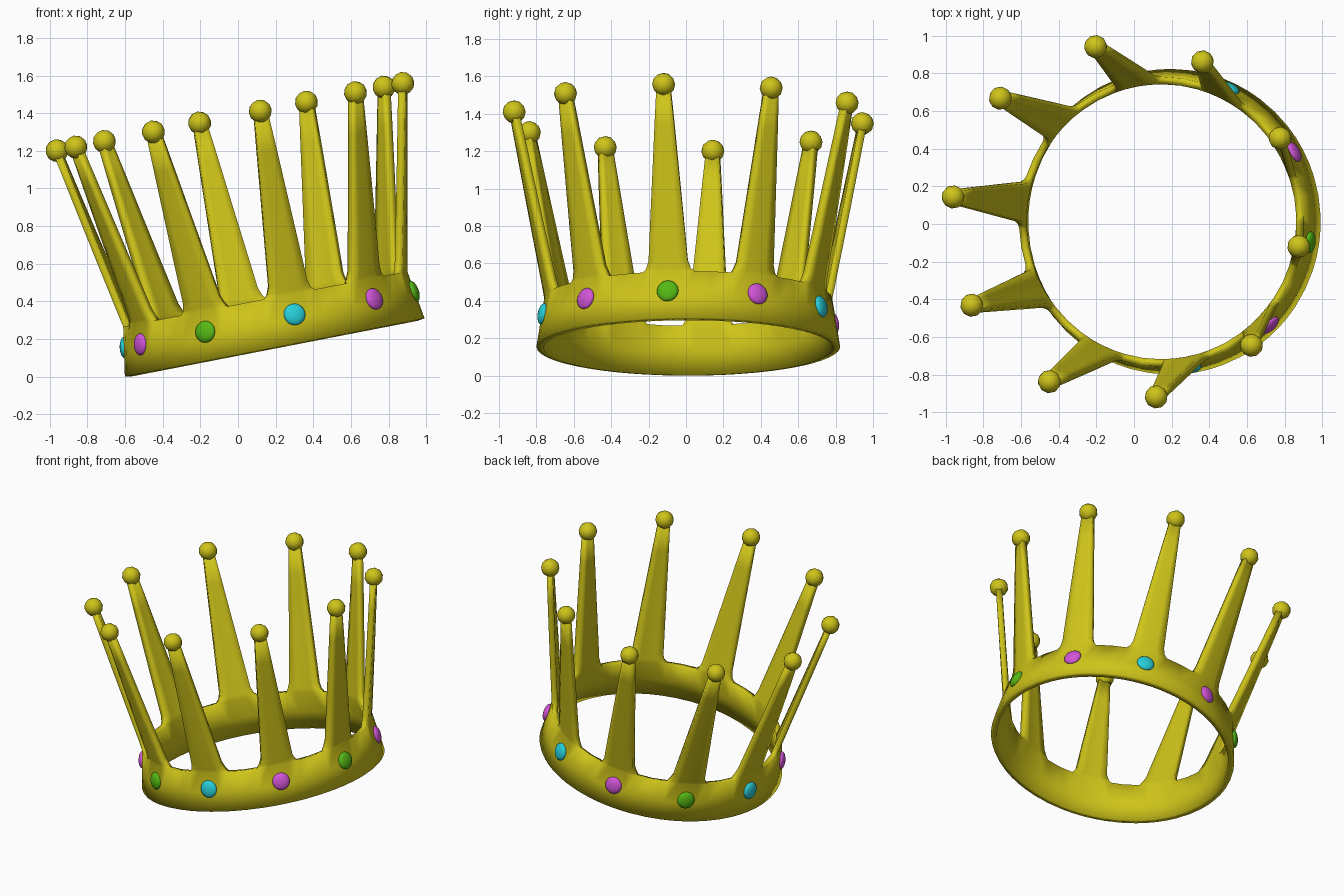
import bpy, bmesh, math
from mathutils import Matrix, Vector

if "Cube" in bpy.data.objects:
    bpy.data.objects.remove(bpy.data.objects["Cube"])

N = 10                                  # number of spikes
STEP = 2 * math.pi / N
START = math.radians(-8)                # direction of the first spike
# the whole crown leans: right side raised by 11 degrees
TILT = Matrix.Translation((0.195, 0.012, 0.155)) @ Matrix.Rotation(math.radians(-11), 4, 'Y')


def material(name, rgb):
    m = bpy.data.materials.new(name)
    m.diffuse_color = (*rgb, 1)
    m.use_nodes = True
    m.node_tree.nodes["Principled BSDF"].inputs["Base Color"].default_value = m.diffuse_color
    return m


GOLD = material("gold", (0.62, 0.55, 0.01))
GREEN = material("green gem", (0.09, 0.48, 0.007))
PINK = material("pink gem", (0.64, 0.09, 0.68))
CYAN = material("cyan gem", (0.02, 0.62, 0.69))


def add_object(name, bm, mat, matrix, angle=40):
    me = bpy.data.meshes.new(name)
    bm.to_mesh(me)
    bm.free()
    me.materials.append(mat)
    ob = bpy.data.objects.new(name, me)
    bpy.context.collection.objects.link(ob)
    ob.matrix_world = matrix
    bpy.ops.object.select_all(action='DESELECT')
    ob.select_set(True)
    bpy.context.view_layer.objects.active = ob
    bpy.ops.object.shade_smooth_by_angle(angle=math.radians(angle))
    return ob


def radius(z):
    """Outer radius: band tapers in, spikes lean out."""
    if z < 0.262:
        return 0.812 - 0.042 * z / 0.262
    return 0.77 + 0.195 * (z - 0.262) / 0.98


def polar(a, z):
    r = radius(z)
    return Vector((r * math.cos(a), r * math.sin(a), z))


# band and spikes: one continuous sheet, thickened inwards
bm = bmesh.new()


def quad_rows(rows):
    grid = [[bm.verts.new(p) for p in row] for row in rows]
    for lo, hi in zip(grid, grid[1:]):
        for i in range(len(lo) - 1):
            bm.faces.new((lo[i], lo[i + 1], hi[i + 1], hi[i]))


BASE = 0.14                             # half width of a spike foot
TOP = 0.262                             # height of the band
foot = BASE / radius(TOP)
cols = [-1, -0.5, 0, 0.5, 1]
spike_rows = [(TOP, BASE), (0.28, 0.12), (0.32, 0.106), (0.55, 0.089),
              (0.8, 0.07), (1.03, 0.053), (1.22, 0.038)]
for k in range(N):
    a = START + k * STEP
    angles = [a + c * foot for c in cols] + [a + STEP / 2, a + STEP - foot]
    quad_rows([[polar(t, z) for t in angles] for z in (0, 0.13, TOP)])
    quad_rows([[polar(a + c * w / radius(z), z) for c in cols] for z, w in spike_rows])
bmesh.ops.remove_doubles(bm, verts=bm.verts, dist=0.0005)
crown = add_object("crown_band", bm, GOLD, TILT)
solid = crown.modifiers.new("thickness", 'SOLIDIFY')
solid.thickness = 0.04
solid.offset = -1

# balls on the spike tips and a gem below each spike
gems = [GREEN, PINK, CYAN, PINK, GREEN, CYAN, PINK, GREEN, CYAN, PINK]
for k in range(N):
    turn = TILT @ Matrix.Rotation(START + k * STEP, 4, 'Z')
    bm = bmesh.new()
    bmesh.ops.create_icosphere(bm, subdivisions=2, radius=0.062)
    add_object(f"tip_ball_{k + 1}", bm, GOLD, turn @ Matrix.Translation((0.945, 0, 1.247)))

    bm = bmesh.new()
    bmesh.ops.create_uvsphere(bm, u_segments=20, v_segments=12, radius=1)
    bmesh.ops.scale(bm, vec=(0.026, 0.058, 0.058), verts=bm.verts)
    lean = Matrix.Rotation(math.radians(-9), 4, 'Y')
    add_object(f"gem_{k + 1}", bm, gems[k],
               turn @ Matrix.Translation((0.79, 0, 0.152)) @ lean, 60)
